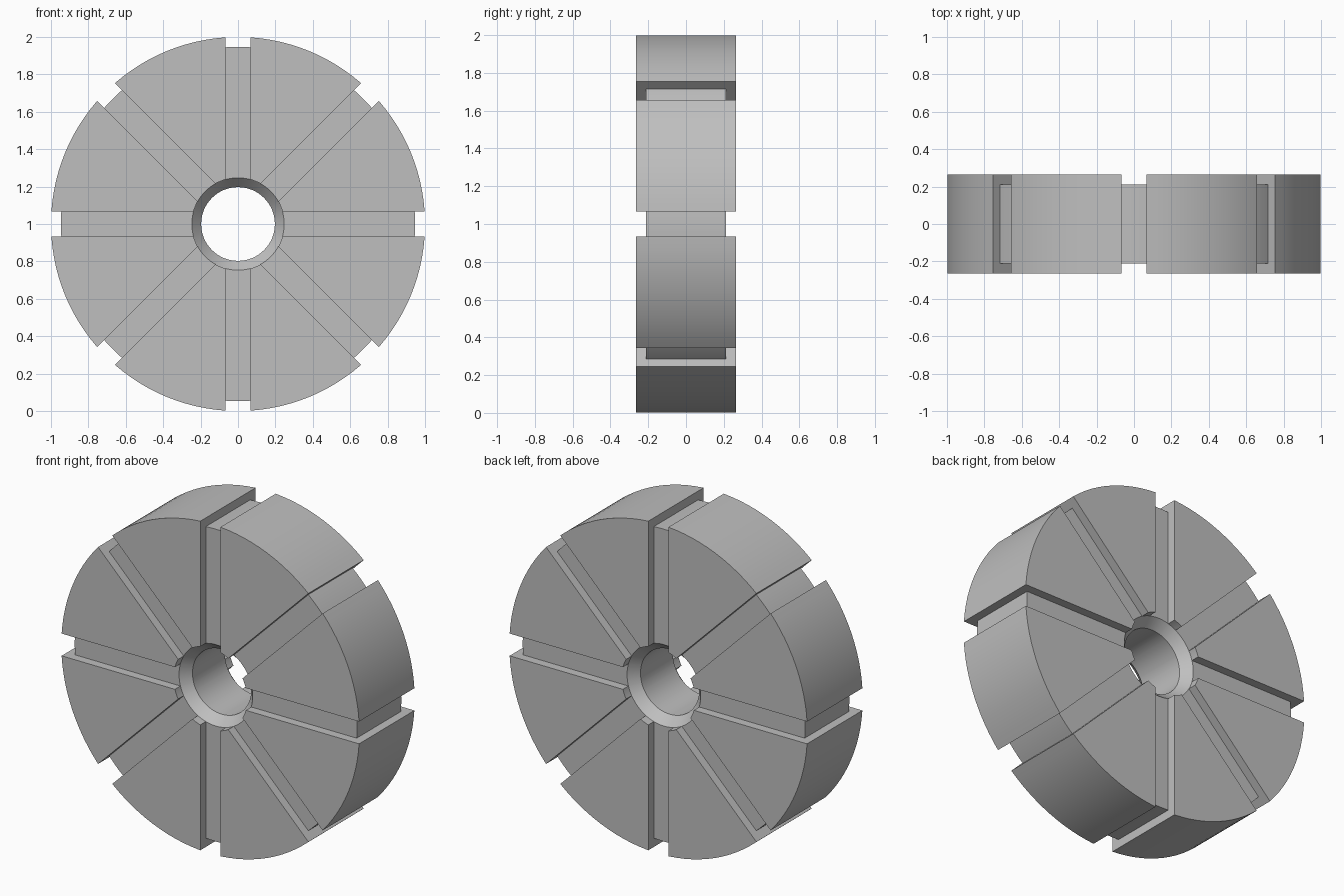
import bpy
import bmesh
from math import asin, cos, sin, pi
from mathutils import Vector

cube = bpy.data.objects.get("Cube")
if cube:
    bpy.data.objects.remove(cube, do_unlink=True)

# Main dimensions
RIM, RIM_CORE = 1.0, 0.947        # outer radius of pads and of groove floor
MOUTH, BORE = 0.247, 0.197        # radius of hole at the faces and inside
HALF, HALF_CORE = 0.265, 0.212    # half depth of pads and of groove floor
BORE_HALF = 0.155                 # half length of the straight bore
GROOVE = 0.0675                   # half width of a groove
SECTORS = 8
STEP = 2 * pi / SECTORS

bm = bmesh.new()


def point(r, y, angle):
    return Vector((r * cos(angle), y, 1 + r * sin(angle)))


def edge_angle(r):
    """Angle at which a groove wall crosses the given radius."""
    return asin(GROOVE / max(r, MOUTH))


def sweep(path, base, on_pad, count):
    """Sweep a radius/depth path across a pad or across a groove."""
    rows = []
    for r, y in path:
        a = edge_angle(r)
        start, end = (a, STEP - a) if on_pad else (-a, a)
        rows.append([bm.verts.new(point(r, y, base + start + (end - start) * i / count))
                     for i in range(count + 1)])
    for row, after in zip(rows, rows[1:]):
        for i in range(count):
            bm.faces.new((row[i], row[i + 1], after[i + 1], after[i]))


def wall(corners, base, side):
    """Flat groove wall on one side of a groove."""
    bm.faces.new([bm.verts.new(point(r, y, base + side * edge_angle(r)))
                  for r, y in corners])


pad_path = [(MOUTH, -HALF_CORE), (MOUTH, -HALF), (RIM, -HALF),
            (RIM, HALF), (MOUTH, HALF), (MOUTH, HALF_CORE)]
floor_path = [(MOUTH, -HALF_CORE), (RIM_CORE, -HALF_CORE),
              (RIM_CORE, HALF_CORE), (MOUTH, HALF_CORE)]
bore_path = [(MOUTH, -HALF_CORE), (BORE, -BORE_HALF),
             (BORE, BORE_HALF), (MOUTH, HALF_CORE)]

for k in range(SECTORS):
    base = k * STEP
    # Raised pad and groove floor
    sweep(pad_path, base, True, 12)
    sweep(floor_path, base, False, 6)
    # Countersunk bore behind both
    sweep(bore_path, base, True, 12)
    sweep(bore_path, base, False, 6)
    # Groove walls
    for side in (-1, 1):
        wall(pad_path + floor_path[2:0:-1], base, side)

bmesh.ops.remove_doubles(bm, verts=bm.verts, dist=0.0005)
bmesh.ops.recalc_face_normals(bm, faces=bm.faces)

mesh = bpy.data.meshes.new("grooved_disc")
bm.to_mesh(mesh)
bm.free()
disc = bpy.data.objects.new("grooved_disc", mesh)
bpy.context.collection.objects.link(disc)

# Plain grey
grey = bpy.data.materials.new("light_grey")
grey.use_nodes = True
colour = (0.52, 0.52, 0.52, 1)
grey.diffuse_color = colour
grey.node_tree.nodes["Principled BSDF"].inputs["Base Color"].default_value = colour
mesh.materials.append(grey)

# Smooth rim and bore, crisp edges
bpy.ops.object.select_all(action="DESELECT")
disc.select_set(True)
bpy.context.view_layer.objects.active = disc
bpy.ops.object.shade_smooth_by_angle(angle=pi / 6)
